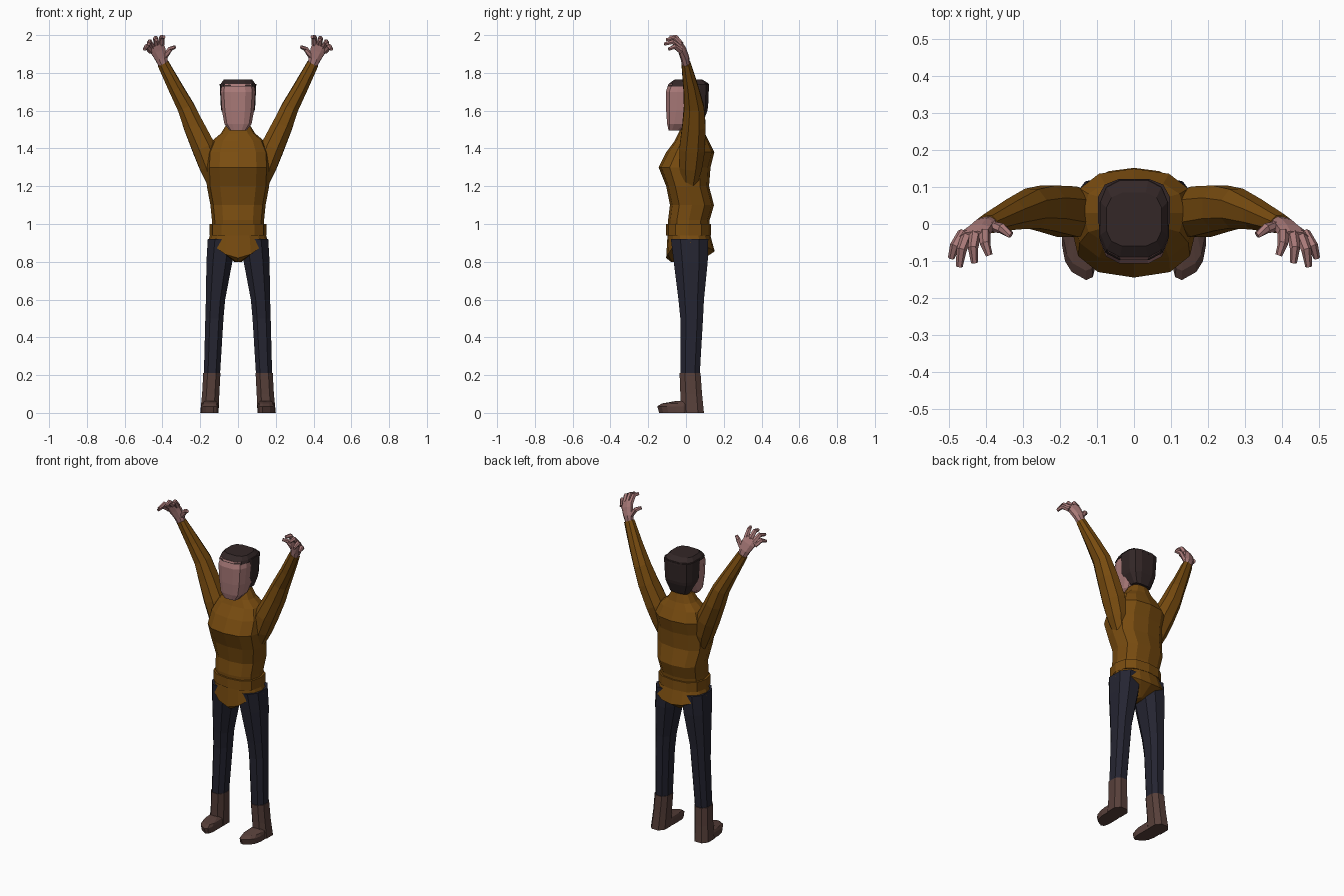
import bpy, bmesh, math
from mathutils import Vector


def material(name, r, g, b):
    m = bpy.data.materials.new(name)
    m.diffuse_color = (r, g, b, 1)
    return m


TUNIC = material("tunic brown", 0.19, 0.072, 0.005)
SKIN = material("skin", 0.40, 0.195, 0.19)
TROUSER = material("dark navy", 0.018, 0.018, 0.031)
BOOT = material("boot brown", 0.095, 0.05, 0.042)
HAIR = material("dark hair", 0.033, 0.02, 0.02)


def unit_ring(n, p, offset):
    """Rounded polygon touching -1..1 on both axes; small p is squarer."""
    pts = []
    for i in range(n):
        a = 2 * math.pi * (i + (0.5 if offset else 0)) / n
        c, s = math.cos(a), math.sin(a)
        pts.append((math.copysign(abs(c) ** p, c) if abs(c) > 1e-6 else 0,
                    math.copysign(abs(s) ** p, s) if abs(s) > 1e-6 else 0))
    m = max(x for x, _ in pts)
    return [(x / m, y / m) for x, y in pts]


def flat_ring(z, x0, x1, y0, y1, n=8, p=0.8, offset=True):
    return [Vector(((x0 + x1) / 2 + (x1 - x0) / 2 * u,
                    (y0 + y1) / 2 + (y1 - y0) / 2 * v, z))
            for u, v in unit_ring(n, p, offset)]


def loft(name, mat, rings, side=1):
    bm = bmesh.new()
    rows = [[bm.verts.new((v.x * side, v.y, v.z)) for v in r] for r in rings]
    n = len(rows[0])
    for a, b in zip(rows, rows[1:]):
        for i in range(n):
            j = (i + 1) % n
            bm.faces.new((a[i], a[j], b[j], b[i]))
    bm.faces.new(rows[0])
    bm.faces.new(rows[-1])
    bmesh.ops.recalc_face_normals(bm, faces=bm.faces)
    me = bpy.data.meshes.new(name)
    bm.to_mesh(me)
    bm.free()
    me.materials.append(mat)
    ob = bpy.data.objects.new(name, me)
    bpy.context.collection.objects.link(ob)
    return ob


def stack(name, mat, rows, side=1, **kw):
    """Loft of level sections given as (z, x0, x1, y0, y1)."""
    return loft(name, mat, [flat_ring(*r, **kw) for r in rows], side)


def limb(name, mat, rows, side, n=8, wide=Vector((1, 0, 0))):
    """Loft along a path of (x, y, z, wide radius, deep radius)."""
    pts = [Vector(r[:3]) for r in rows]
    rings = []
    for i, r in enumerate(rows):
        d = (pts[min(i + 1, len(pts) - 1)] - pts[max(i - 1, 0)]).normalized()
        u = (wide - d * wide.dot(d)).normalized()
        v = d.cross(u)
        rings.append([pts[i] + u * a * r[3] + v * b * r[4]
                      for a, b in unit_ring(n, 0.9, True)])
    return loft(name, mat, rings, side)


def sym(rows):
    return [(z, -w, w, f, b) for z, w, f, b in rows]


# torso and collar
stack("torso", TUNIC, sym([
    (0.96, 0.138, -0.092, 0.12), (1.02, 0.138, -0.095, 0.125),
    (1.10, 0.146, -0.085, 0.148), (1.20, 0.165, -0.105, 0.122),
    (1.30, 0.17, -0.145, 0.13), (1.38, 0.165, -0.105, 0.15),
    (1.44, 0.138, -0.06, 0.12), (1.48, 0.09, -0.04, 0.10),
    (1.53, 0.06, -0.02, 0.085)]), n=12, p=0.8, offset=False)

# belt
stack("belt", TUNIC, sym([(0.94, 0.15, -0.105, 0.132), (1.0, 0.15, -0.105, 0.132)]),
      n=12, p=0.8, offset=False)

# tunic skirt, hem dips at front and back
hem = flat_ring(0, -0.162, 0.162, -0.105, 0.152, n=16, p=0.9, offset=False)
for v in hem:
    s = (v.y - 0.0235) / 0.1285
    v.z = 0.90 - (0.08 * s ** 4 if s < 0 else 0.045 * s ** 2)
crotch = flat_ring(0.80, -0.02, 0.02, -0.08, 0.07, n=16, p=0.9, offset=False)
top = flat_ring(0.955, -0.143, 0.143, -0.097, 0.125, n=16, p=0.9, offset=False)
loft("tunic_skirt", TUNIC, [top, hem, crotch])

# neck, head, hair
stack("neck", SKIN, sym([(1.46, 0.05, -0.02, 0.075), (1.60, 0.05, -0.02, 0.075)]))
stack("head", SKIN, sym([
    (1.495, 0.045, -0.092, -0.03), (1.53, 0.072, -0.10, 0.03),
    (1.60, 0.085, -0.105, 0.08), (1.70, 0.092, -0.107, 0.10),
    (1.74, 0.085, -0.093, 0.10)]), n=12, p=0.65)
stack("back_hair", HAIR, sym([
    (1.535, 0.06, 0.035, 0.09), (1.60, 0.088, -0.03, 0.113),
    (1.62, 0.091, -0.045, 0.117), (1.74, 0.097, -0.045, 0.122)]), n=12, p=0.65)
stack("top_hair", HAIR, sym([
    (1.728, 0.095, -0.098, 0.122), (1.745, 0.09, -0.088, 0.118),
    (1.765, 0.075, -0.06, 0.085)]), n=12, p=0.65)

for side, tag in ((-1, "right"), (1, "left")):
    # trouser leg
    stack(tag + "_leg", TROUSER, [
        (0.92, 0.01, 0.160, -0.08, 0.118), (0.80, 0.03, 0.167, -0.065, 0.115),
        (0.60, 0.068, 0.170, -0.04, 0.095), (0.50, 0.077, 0.173, -0.03, 0.09),
        (0.19, 0.096, 0.181, -0.03, 0.072)], side)

    # boot shaft and foot, toe slanting back to the outside
    stack(tag + "_boot_shaft", BOOT, [
        (0.21, 0.093, 0.184, -0.034, 0.077), (0.10, 0.099, 0.19, -0.03, 0.085),
        (0.0, 0.103, 0.20, -0.03, 0.095)], side)
    foot = [flat_ring(*r, n=12, p=0.65) for r in (
        (0.0, 0.103, 0.195, -0.15, 0.04), (0.035, 0.103, 0.195, -0.16, 0.04),
        (0.05, 0.106, 0.19, -0.135, 0.04), (0.064, 0.12, 0.175, -0.06, 0.03))]
    for v in (v for r in foot for v in r):
        if v.y < -0.05:
            v.y += 0.045 * (v.x - 0.115) / 0.08
    loft(tag + "_foot", BOOT, foot, side)

    # raised sleeve
    limb(tag + "_sleeve", TUNIC, [
        (0.128, 0.02, 1.21, 0.032, 0.04), (0.142, 0.025, 1.30, 0.06, 0.06),
        (0.18, 0.033, 1.40, 0.062, 0.068), (0.235, 0.042, 1.52, 0.054, 0.062),
        (0.277, 0.042, 1.62, 0.045, 0.053), (0.33, 0.026, 1.72, 0.038, 0.04),
        (0.397, 0.0, 1.85, 0.030, 0.024)], side)

    # palm and curled fingers
    across = Vector((0.88, -0.1, -0.45))
    limb(tag + "_palm", SKIN, [
        (0.392, 0.002, 1.835, 0.024, 0.02), (0.408, -0.006, 1.88, 0.032, 0.021),
        (0.424, -0.02, 1.92, 0.040, 0.019), (0.436, -0.035, 1.95, 0.040, 0.015)],
        side, wide=across)
    for finger, base, mid, tip in (
            ("thumb", (0.39, -0.005, 1.885), (0.358, -0.012, 1.927), (0.333, -0.03, 1.938)),
            ("index_finger", (0.405, -0.025, 1.95), (0.403, -0.055, 1.99), (0.392, -0.085, 1.99)),
            ("middle_finger", (0.430, -0.028, 1.945), (0.436, -0.065, 1.983), (0.432, -0.105, 1.975)),
            ("ring_finger", (0.45, -0.028, 1.93), (0.467, -0.07, 1.965), (0.473, -0.115, 1.952)),
            ("little_finger", (0.462, -0.025, 1.915), (0.485, -0.06, 1.94), (0.495, -0.092, 1.925))):
        limb(tag + "_" + finger, SKIN, [base + (0.014, 0.014), mid + (0.012, 0.012),
                                        tip + (0.008, 0.008)],
             side, n=6, wide=across)
